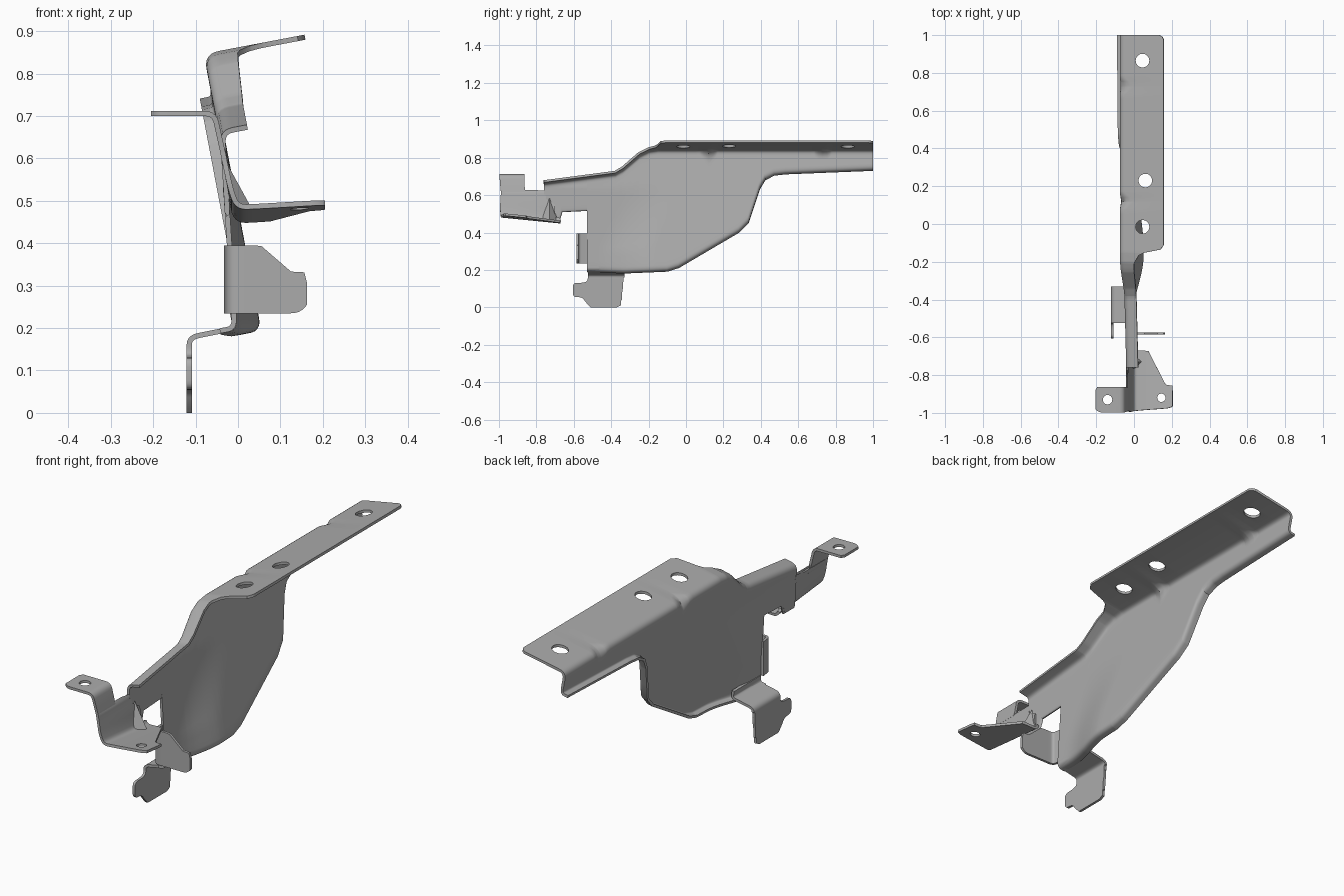
import bpy, bmesh, math
from mathutils import Vector

cube = bpy.data.objects.get("Cube")
if cube:
    bpy.data.objects.remove(cube)

THICK = 0.012
steel = bpy.data.materials.new("grey steel")
steel.use_nodes = True
steel.diffuse_color = (0.41, 0.41, 0.41, 1)
steel.node_tree.nodes["Principled BSDF"].inputs["Base Color"].default_value = steel.diffuse_color


def lerp(table, y):
    """Piecewise linear lookup in a list of (y, value)."""
    for (a, u), (b, v) in zip(table, table[1:]):
        if y <= b:
            return u + (v - u) * max(0, y - a) / (b - a)
    return table[-1][1]


def smooth(t):
    t = min(1, max(0, t))
    return t * t * (3 - 2 * t)


def fillet(points, radii, n=5):
    """Round the inner corners of a path of any dimension."""
    pts = [Vector(p) for p in points]
    out = [pts[0]]
    for i in range(1, len(pts) - 1):
        p, r = pts[i], radii[i - 1]
        a, b = pts[i - 1] - p, pts[i + 1] - p
        a = p + a.normalized() * min(r, 0.45 * a.length)
        b = p + b.normalized() * min(r, 0.45 * b.length)
        for k in range(n + 1):
            t = k / n
            out.append(a * (1 - t) ** 2 + p * (2 * t * (1 - t)) + b * t * t)
    return out + [pts[-1]]


def activate(ob):
    bpy.ops.object.select_all(action='DESELECT')
    ob.select_set(True)
    bpy.context.view_layer.objects.active = ob


def sheet(name, rows, holes=()):
    """Loft rows of points to a sheet, thicken it and punch round holes."""
    bm = bmesh.new()
    grid = [[bm.verts.new(p) for p in row] for row in rows]
    for r, s in zip(grid, grid[1:]):
        for i in range(len(r) - 1):
            bm.faces.new((r[i], r[i + 1], s[i + 1], s[i]))
    bmesh.ops.recalc_face_normals(bm, faces=bm.faces)
    mesh = bpy.data.meshes.new(name)
    bm.to_mesh(mesh)
    bm.free()
    ob = bpy.data.objects.new(name, mesh)
    bpy.context.collection.objects.link(ob)
    mesh.materials.append(steel)
    activate(ob)
    solid = ob.modifiers.new("thickness", 'SOLIDIFY')
    solid.thickness, solid.offset = THICK, 0
    bpy.ops.object.modifier_apply(modifier=solid.name)
    for place, radius, axis in holes:
        turn = (math.pi / 2, 0, 0) if axis == 'Y' else (0, 0, 0)
        bpy.ops.mesh.primitive_cylinder_add(vertices=32, radius=radius, depth=0.08,
                                            location=place, rotation=turn)
        cutter = bpy.context.object
        cutter.hide_render = True
        activate(ob)
        cut = ob.modifiers.new("hole", 'BOOLEAN')
        cut.operation, cut.object, cut.solver = 'DIFFERENCE', cutter, 'EXACT'
        bpy.ops.object.modifier_apply(modifier=cut.name)
        bpy.data.objects.remove(cutter)
    activate(ob)
    bpy.ops.object.shade_smooth_by_angle(angle=math.radians(35))
    return ob


def strip(name, rows, place, radius=0.015, holes=()):
    """Bent strip: rows of (path a, path b, low edge, high edge)."""
    path = fillet(rows, [radius] * (len(rows) - 2))
    return sheet(name, [[place(a, b, lo + (hi - lo) * k / 4) for k in range(5)]
                        for a, b, lo, hi in path], holes)


# Main pressing: side profile, flange width and stiffening dimples along y
SLOPE = 0.19
top = [(-0.76, 0.662), (-0.38, 0.712), (-0.34, 0.735), (-0.25, 0.812),
       (-0.2, 0.835), (-0.15, 0.842), (1, 0.842)]
bottom = [(-0.53, 0.2), (-0.33, 0.193), (-0.1, 0.203), (-0.04, 0.222), (0.28, 0.41),
          (0.33, 0.46), (0.39, 0.64), (0.42, 0.69), (0.47, 0.716), (0.53, 0.723), (1, 0.742)]
neck_bottom = [(-0.76, 0.47), (-0.68, 0.47), (-0.665, 0.515), (-0.53, 0.522)]
width = [(-0.76, 0.062), (-0.37, 0.062), (-0.21, 0.072), (-0.165, 0.1), (-0.153, 0.125),
         (-0.135, 0.215), (-0.11, 0.232), (0.975, 0.232), (0.99, 0.225), (1, 0.21)]
dimples = (0.12, 0.73)


def shifted(x, y, z):
    """Pull the lower front of the web inwards to leave the pressed bulge."""
    t = smooth((y + 0.47 - 0.4 * max(0, z - 0.3)) / 0.3)
    return Vector((x - 0.127 * max(0, 0.64 - z) * (1 - t), y, z))


def section(y, floor, lip):
    zt, zb, w = lerp(top, y), lerp(floor, y), lerp(width, y)
    xt, xb = (-0.074 + (0.842 - z) * SLOPE for z in (zt, zb))
    bend = 0.03 + 0.05 * max(max(0, 1 - abs(y - d) / 0.045) for d in dimples)
    pts = fillet([(xb - lip, zb - lip * SLOPE), (xb, zb), (xt, zt), (xt + w, zt + w * SLOPE)],
                 [0.025, bend], 6)
    half = len(pts) // 2
    web = [pts[half - 1].lerp(pts[half], k / 18) for k in range(1, 18)]
    return [shifted(x, y, z) for x, z in pts[:half] + web + pts[half:]]


def pressing(name, y0, y1, floor, lip, holes=()):
    ys = {y for table in (top, floor, width) for y, _ in table if y0 <= y <= y1}
    ys |= {d + s for d in dimples for s in (-0.045, -0.022, 0, 0.022, 0.045) if y0 < d < y1}
    ys |= {y0 + (y1 - y0) * k / 50 for k in range(51)}
    ys = sorted({round(y, 4) for y in ys})
    return sheet(name, [section(y, floor, lip) for y in ys], holes)


pressing("web_and_top_flange", -0.53, 1, bottom, 0.034,
         [((0.045, 0.865, 0.865), 0.036, 'Z'), ((0.06, 0.23, 0.867), 0.036, 'Z'),
          ((0.045, -0.015, 0.865), 0.036, 'Z')])
pressing("neck", -0.76, -0.53, neck_bottom, 0.004)


# Front bracket: lower triangular flange, upright and upper ear
def bracket_point(x, z, y):
    return Vector((x, y, z - 0.1 * (y + 1) * smooth((0.56 - z) / 0.06)))


strip("front_bracket",
      [(0.205, 0.499, -0.965, -0.885), (0.19, 0.498, -0.975, -0.855),
       (0.055, 0.489, -0.985, -0.67), (-0.002, 0.486, -0.99, -0.67),
       (-0.018, 0.53, -0.995, -0.7), (-0.033, 0.6, -0.99, -0.75),
       (-0.034, 0.606, -0.99, -0.85), (-0.037, 0.62, -0.99, -0.862),
       (-0.056, 0.706, -0.998, -0.864), (-0.185, 0.706, -0.998, -0.864),
       (-0.205, 0.706, -0.98, -0.88)],
      bracket_point, 0.022,
      [((0.145, -0.92, 0.49), 0.022, 'Z'), ((-0.14, -0.93, 0.706), 0.025, 'Z')])

# Small pressed gusset in the corner of the bracket
bm = bmesh.new()
tip, left, right, toe = [bm.verts.new(p) for p in
                         ((-0.024, -0.73, 0.585), (-0.008, -0.78, 0.465),
                          (-0.008, -0.685, 0.465), (0.04, -0.73, 0.468))]
for tri in ((tip, left, toe), (tip, toe, right), (tip, right, left), (left, right, toe)):
    bm.faces.new(tri)
bmesh.ops.recalc_face_normals(bm, faces=bm.faces)
mesh = bpy.data.meshes.new("bracket_gusset")
bm.to_mesh(mesh)
bm.free()
mesh.materials.append(steel)
bpy.context.collection.objects.link(bpy.data.objects.new("bracket_gusset", mesh))

# Side tab folded off the front edge of the web
strip("side_tab",
      [(-0.027, -0.525, 0.235, 0.395), (-0.02, -0.58, 0.235, 0.395),
       (0.035, -0.58, 0.235, 0.395), (0.145, -0.58, 0.235, 0.332),
       (0.163, -0.58, 0.255, 0.305)],
      lambda x, y, z: Vector((x, y, z)), 0.02)

# Stepped foot hanging below the web
strip("foot",
      [(-0.013, 0.235, -0.525, -0.33), (-0.006, 0.2, -0.525, -0.33),
       (-0.115, 0.178, -0.525, -0.33), (-0.115, 0.14, -0.525, -0.335),
       (-0.115, 0.131, -0.55, -0.336), (-0.115, 0.13, -0.605, -0.336),
       (-0.115, 0.055, -0.605, -0.342), (-0.115, 0.054, -0.555, -0.342),
       (-0.115, 0.022, -0.532, -0.348), (-0.115, 0, -0.51, -0.37)],
      lambda x, z, y: Vector((x, y, z)), 0.022)

# Rounded fixing tab folded off the foot
tab = [(-0.115, -0.6, 0.052, 0.13), (-0.115, -0.618, 0.052, 0.13)]
for k in range(8):
    a = math.radians(12 * k)
    r = 0.039 * math.cos(a)
    tab.append((-0.02 + 0.039 * math.sin(a), -0.618, 0.091 - r, 0.091 + r))
strip("foot_tab", tab, lambda x, y, z: Vector((x, y, z)), 0.012,
      [((-0.024, -0.618, 0.091), 0.02, 'Y')])
